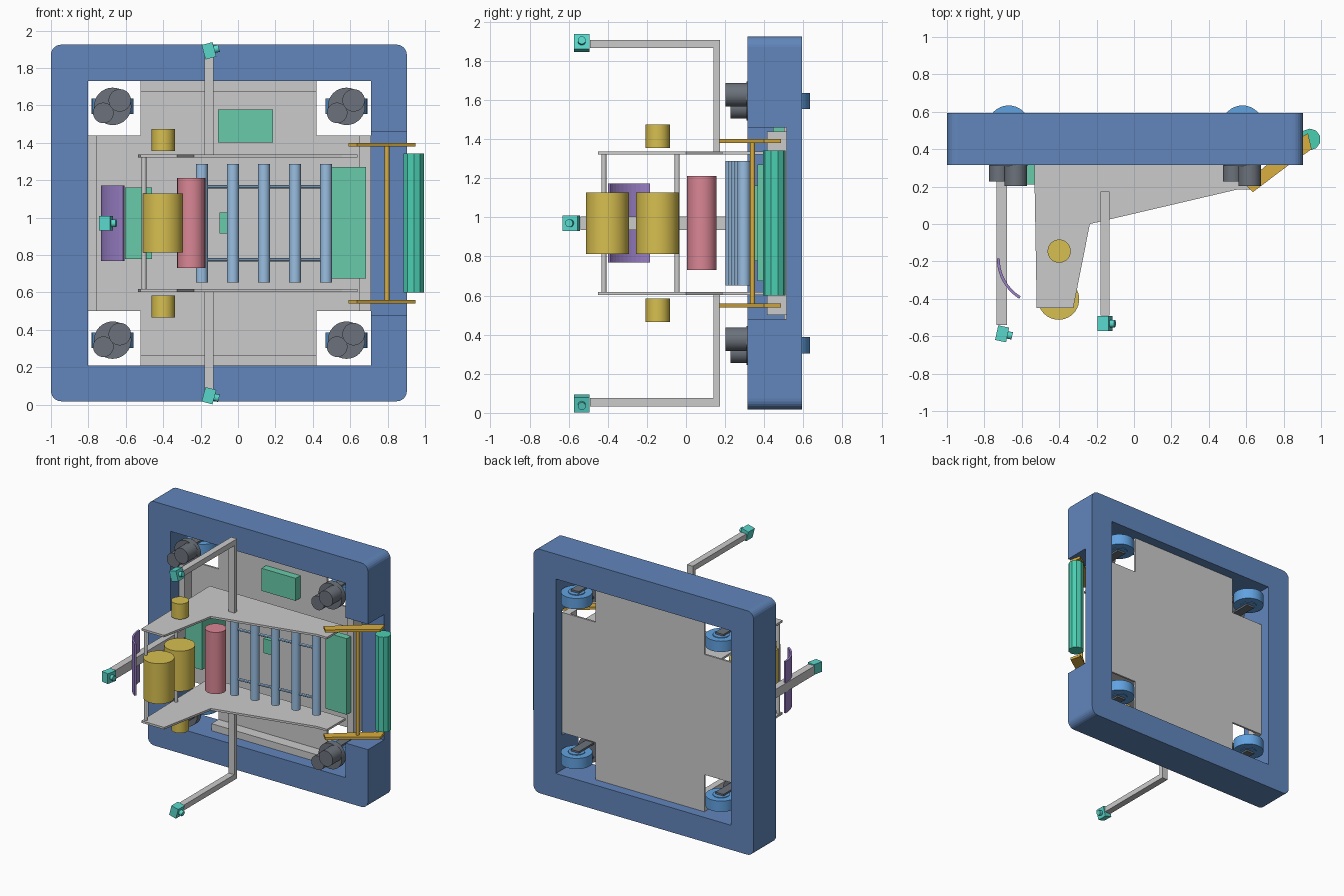
import bpy, bmesh, math
from mathutils import Matrix, Vector

if "Cube" in bpy.data.objects:
    bpy.data.objects.remove(bpy.data.objects["Cube"])

MATS = {}
COLORS = {"blue": (0.12, 0.24, 0.5, 1), "steel": (0.32, 0.52, 0.76, 1), "wheel": (0.12, 0.36, 0.75, 1),
          "gold": (0.68, 0.52, 0.08, 1), "orange": (0.7, 0.42, 0.05, 1), "teal": (0.07, 0.62, 0.44, 1),
          "green": (0.14, 0.6, 0.4, 1), "pink": (0.7, 0.24, 0.3, 1), "purple": (0.33, 0.22, 0.58, 1),
          "dark": (0.15, 0.17, 0.2, 1), "lens": (0.1, 0.68, 0.6, 1)}
ZC = 0.97  # mid height of the machine


def finish(name, bm, color=None, loc=(0, 0, 0), rot=(0, 0, 0), smooth=False):
    bmesh.ops.recalc_face_normals(bm, faces=bm.faces)
    me = bpy.data.meshes.new(name)
    bm.to_mesh(me)
    bm.free()
    ob = bpy.data.objects.new(name, me)
    bpy.context.collection.objects.link(ob)
    ob.location, ob.rotation_euler = loc, rot
    if color:
        if color not in MATS:
            MATS[color] = bpy.data.materials.new(color)
            MATS[color].diffuse_color = COLORS[color]
        me.materials.append(MATS[color])
    if smooth:
        bpy.ops.object.select_all(action='DESELECT')
        ob.select_set(True)
        bpy.context.view_layer.objects.active = ob
        bpy.ops.object.shade_smooth_by_angle()
    return ob


def prism(name, pts, lo, hi, axis="z", color=None):
    """Extrude a flat outline along z (points are x,y) or y (points are x,z)."""
    bm = bmesh.new()
    put = (lambda p, h: (p[0], p[1], h)) if axis == "z" else (lambda p, h: (p[0], h, p[1]))
    a, b = ([bm.verts.new(put(p, h)) for p in pts] for h in (lo, hi))
    bm.faces.new(a)
    bm.faces.new(b)
    n = len(pts)
    for i in range(n):
        j = (i + 1) % n
        bm.faces.new((a[i], a[j], b[j], b[i]))
    return finish(name, bm, color)


def box(name, x0, x1, y0, y1, z0, z1, color=None):
    return prism(name, [(x0, y0), (x1, y0), (x1, y1), (x0, y1)], z0, z1, "z", color)


def rod(name, p, q, r, color=None, sides=32):
    """Cylinder from point p to point q."""
    p, q = Vector(p), Vector(q)
    d = q - p
    m = Matrix.Translation((p + q) / 2) @ d.to_track_quat('Z', 'Y').to_matrix().to_4x4()
    bm = bmesh.new()
    bmesh.ops.create_cone(bm, cap_ends=True, segments=sides, radius1=r, radius2=r, depth=d.length, matrix=m)
    return finish(name, bm, color, smooth=True)


def upright(name, x, y, z0, z1, r, color=None, sides=32):
    return rod(name, (x, y, z0), (x, y, z1), r, color, sides)


# bumper ring: rounded block with a window and a shallow intake notch
X0, X1, Z0, Z1 = -1.0, 0.903, 0.018, 1.925
R = 0.055
outline = []
for cx, cz, a0 in ((X1 - R, Z1 - R, 0), (X0 + R, Z1 - R, 90), (X0 + R, Z0 + R, 180), (X1 - R, Z0 + R, 270)):
    for k in range(7):
        a = math.radians(a0 + 15 * k)
        outline.append((cx + R * math.cos(a), cz + R * math.sin(a)))
bumper = prism("bumper", outline, 0.315, 0.594, "y", "blue")
cutters = [box("window_cutter", -0.803, 0.71, 0.2, 0.7, 0.21, 1.73),
           box("notch_cutter", 0.6, 1.1, 0.2, 0.515, 0.48, 1.46)]
bpy.context.view_layer.objects.active = bumper
for c in cutters:
    c.hide_render = True
    mod = bumper.modifiers.new("cut", 'BOOLEAN')
    mod.operation, mod.object, mod.solver = 'DIFFERENCE', c, 'EXACT'
    bpy.ops.object.modifier_apply(modifier=mod.name)
for c in cutters:
    bpy.data.objects.remove(c, do_unlink=True)

# chassis: cross-shaped base plate and edge rails
prism("base_plate", [(-0.52, 0.21), (0.42, 0.21), (0.42, 0.5), (0.71, 0.5), (0.71, 1.44), (0.42, 1.44),
                     (0.42, 1.73), (-0.52, 1.73), (-0.52, 1.44), (-0.803, 1.44), (-0.803, 0.5), (-0.52, 0.5)],
      0.502, 0.517, "y")
box("rail_bottom", -0.52, 0.42, 0.415, 0.502, 0.21, 0.265)
box("rail_top", -0.52, 0.42, 0.415, 0.502, 1.675, 1.73)
box("rail_left", -0.803, -0.755, 0.415, 0.502, 0.5, 1.44)
box("rail_right", 0.65, 0.71, 0.415, 0.502, 0.5, 1.44)

# four steering wheel modules
for x in (-0.67, 0.58):
    for z in (ZC - 0.625, ZC + 0.625):
        rod("module_body", (x, 0.31, z), (x, 0.36, z), 0.1, "dark")
        rod("steer_motor", (x - 0.05, 0.227, z - 0.035), (x - 0.05, 0.32, z - 0.035), 0.055, "dark")
        rod("drive_motor", (x + 0.038, 0.202, z + 0.032), (x + 0.038, 0.32, z + 0.032), 0.06, "dark")
        upright("wheel", x, 0.522, z - 0.042, z + 0.042, 0.112, "wheel")
        for s in (-1, 1):
            upright("wheel_hub", x, 0.522, z + s * 0.03, z + s * 0.047, 0.06, "wheel")
            zs = z + s * 0.054
            box("wheel_fork", x - 0.035, x + 0.035, 0.35, 0.545, zs - 0.007, zs + 0.007, "dark")

# shooter side plates, spacers and camera booms, mirrored about mid height
plate = [(-0.535, 0.415), (-0.52, -0.45), (-0.325, -0.45), (-0.236, 0.0), (0.555, 0.185), (0.64, 0.185), (0.64, 0.415)]
arm = [(0.59, 0.215), (0.635, 0.17), (0.827, 0.315), (0.95, 0.4), (0.93, 0.485), (0.87, 0.45)]


def camera(name, loc, rot):
    bm = bmesh.new()
    bmesh.ops.create_cube(bm, size=1, matrix=Matrix.Diagonal((0.06, 0.08, 0.08, 1)))
    bmesh.ops.create_cone(bm, cap_ends=True, segments=20, radius1=0.02, radius2=0.02, depth=0.03,
                          matrix=Matrix.Translation((0.04, 0, 0)) @ Matrix.Rotation(math.pi / 2, 4, 'Y'))
    finish(name, bm, "lens", loc, rot)


for s in (-1, 1):
    def span(a, b):
        return sorted((ZC + s * a, ZC + s * b))
    prism("side_plate", plate, *span(0.352, 0.368))
    prism("intake_arm", arm, *span(0.41, 0.43), "z", "orange")
    upright("shooter_motor", -0.4, -0.145, *span(0.385, 0.505), 0.062, "gold")
    box("boom_post", -0.18, -0.13, 0.14, 0.173, *span(0.36, 0.937))
    box("boom_arm", -0.18, -0.13, -0.49, 0.173, *span(0.895, 0.937))
    camera("boom_camera", (-0.155, -0.533, ZC + s * 0.922), (0, -s * math.radians(15), 0))
    zb = ZC + s * 0.195
    rod("roller_belt", (-0.19, 0.235, zb), (0.47, 0.297, zb), 0.01, "steel", 12)

for y in (-0.42, -0.045):
    upright("spacer_rod", -0.503, y, ZC - 0.36, ZC + 0.36, 0.013, None, 16)

# shooter rollers
for y in (-0.402, -0.145):
    upright("flywheel", -0.403, y, 0.813, 1.128, 0.11, "gold", 40)
upright("feed_roller", -0.25, 0.081, 0.73, 1.212, 0.075, "pink")
for i in range(5):
    upright("belt_roller", -0.193 + i * 0.166, 0.234 + i * 0.0155, 0.652, 1.288, 0.032, "steel", 24)

# intake roller and cross bar
upright("intake_roller", 0.94, 0.452, 0.6, 1.343, 0.058, "teal", 10)
upright("intake_bar", 0.797, 0.34, ZC - 0.41, ZC + 0.41, 0.013, "orange", 16)

# electronics boxes
box("battery_box", -0.605, -0.46, 0.212, 0.502, 0.778, 1.162, "green")
box("intake_panel", 0.5, 0.685, 0.365, 0.42, 0.675, 1.27, "green")
box("power_board", -0.108, 0.187, 0.445, 0.502, 1.402, 1.578, "green")
box("small_board", -0.1, 0.0, 0.455, 0.502, 0.915, 1.028, "green")

# side camera mast with its camera
box("side_mast", -0.735, -0.68, -0.54, 0.415, 0.935, 1.005)
camera("side_camera", (-0.705, -0.587, ZC), (0, 0, -math.radians(12)))

# curved deflector hood
arc = [math.radians(180 + 58 * k / 10) for k in range(11)]
inner = [(-0.48 + 0.238 * math.cos(a), -0.185 + 0.238 * math.sin(a)) for a in arc]
outer = [(-0.48 + 0.253 * math.cos(a), -0.185 + 0.253 * math.sin(a)) for a in reversed(arc)]
prism("deflector", inner + outer, 0.768, 1.172, "z", "purple")

for m in bpy.data.materials:
    if m.users and not m.is_grease_pencil:
        m.use_nodes = True
        m.node_tree.nodes["Principled BSDF"].inputs["Base Color"].default_value = m.diffuse_color
